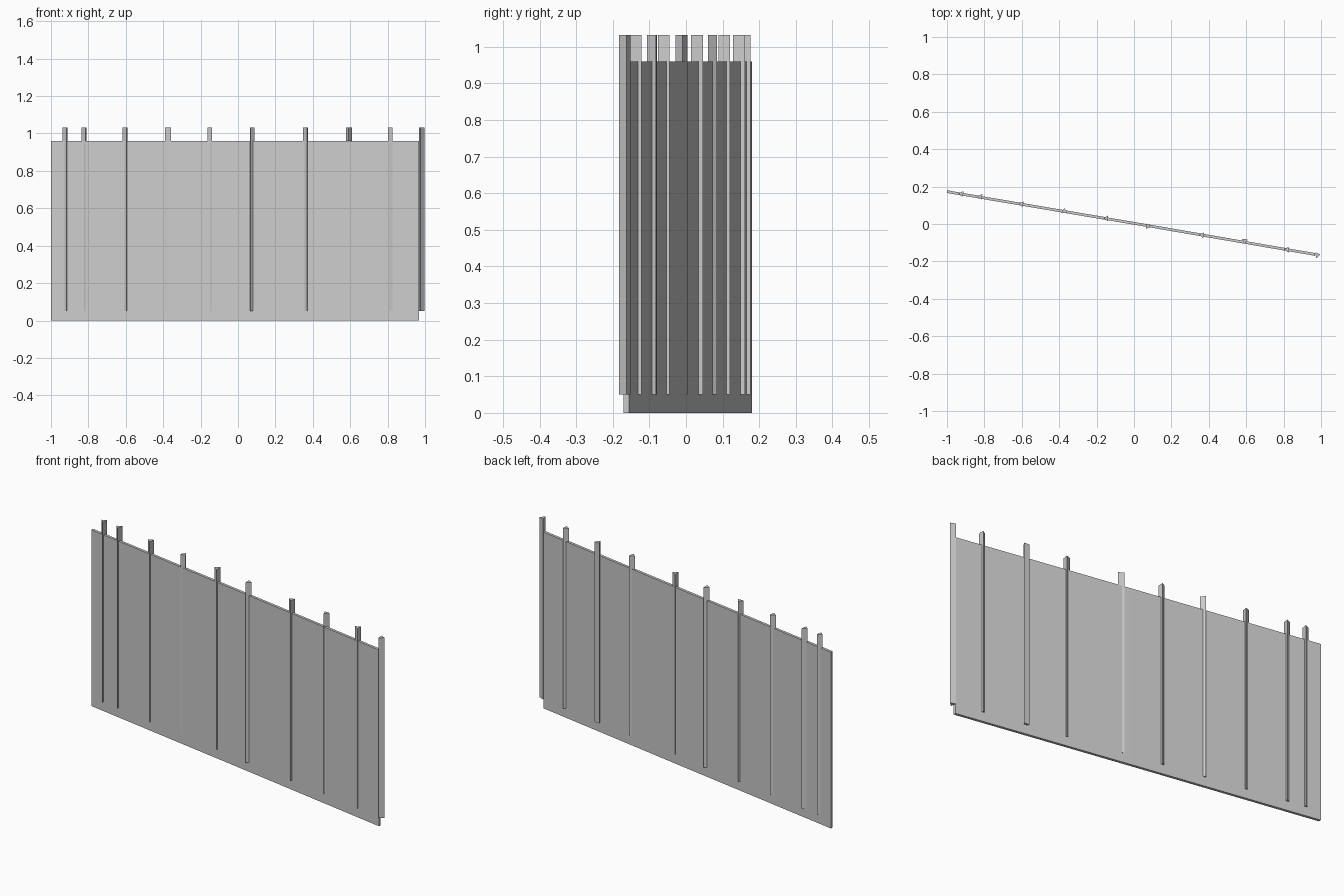
import bpy
from math import sin, cos, radians

if "Cube" in bpy.data.objects:
    bpy.data.objects.remove(bpy.data.objects["Cube"])


def prism(name, outline, z0, z1):
    """Closed vertical prism from a counter-clockwise outline."""
    n = len(outline)
    verts = [(x, y, z) for z in (z0, z1) for x, y in outline]
    faces = [tuple(range(n))[::-1], tuple(range(n, 2 * n))]
    faces += [(i, (i + 1) % n, (i + 1) % n + n, i + n) for i in range(n)]
    mesh = bpy.data.meshes.new(name)
    mesh.from_pydata(verts, [], faces)
    obj = bpy.data.objects.new(name, mesh)
    bpy.context.collection.objects.link(obj)
    return obj


# fabric barrier: thin sheet with a very slight bend at the middle
path = [(-1.0, 0.173), (0.01, 0.002), (0.969, -0.163)]
half = 0.0073
front = [(x, y - half) for x, y in path]
back = [(x, y + half) for x, y in reversed(path)]
prism("fence_sheet", front + back, 0.0, 0.96)

# triangular stakes: centre x, centre y, direction of the apex in degrees
stakes = [
    (-0.926, 0.162, 170), (-0.825, 0.147, 170), (-0.605, 0.107, 170),
    (-0.373, 0.0725, 90), (-0.151, 0.030, 180), (0.077, -0.011, 5),
    (0.360, -0.059, 170), (0.592, -0.0935, -95), (0.814, -0.137, 180),
    (0.984, -0.165, 10),
]
for i, (cx, cy, ang) in enumerate(stakes):
    c, s = cos(radians(ang)), sin(radians(ang))
    tri = [(0.0125, 0), (-0.0125, 0.016), (-0.0125, -0.016)]
    outline = [(cx + u * c - v * s, cy + u * s + v * c) for u, v in tri]
    prism(f"stake_{i + 1}", outline, 0.05, 1.032)
